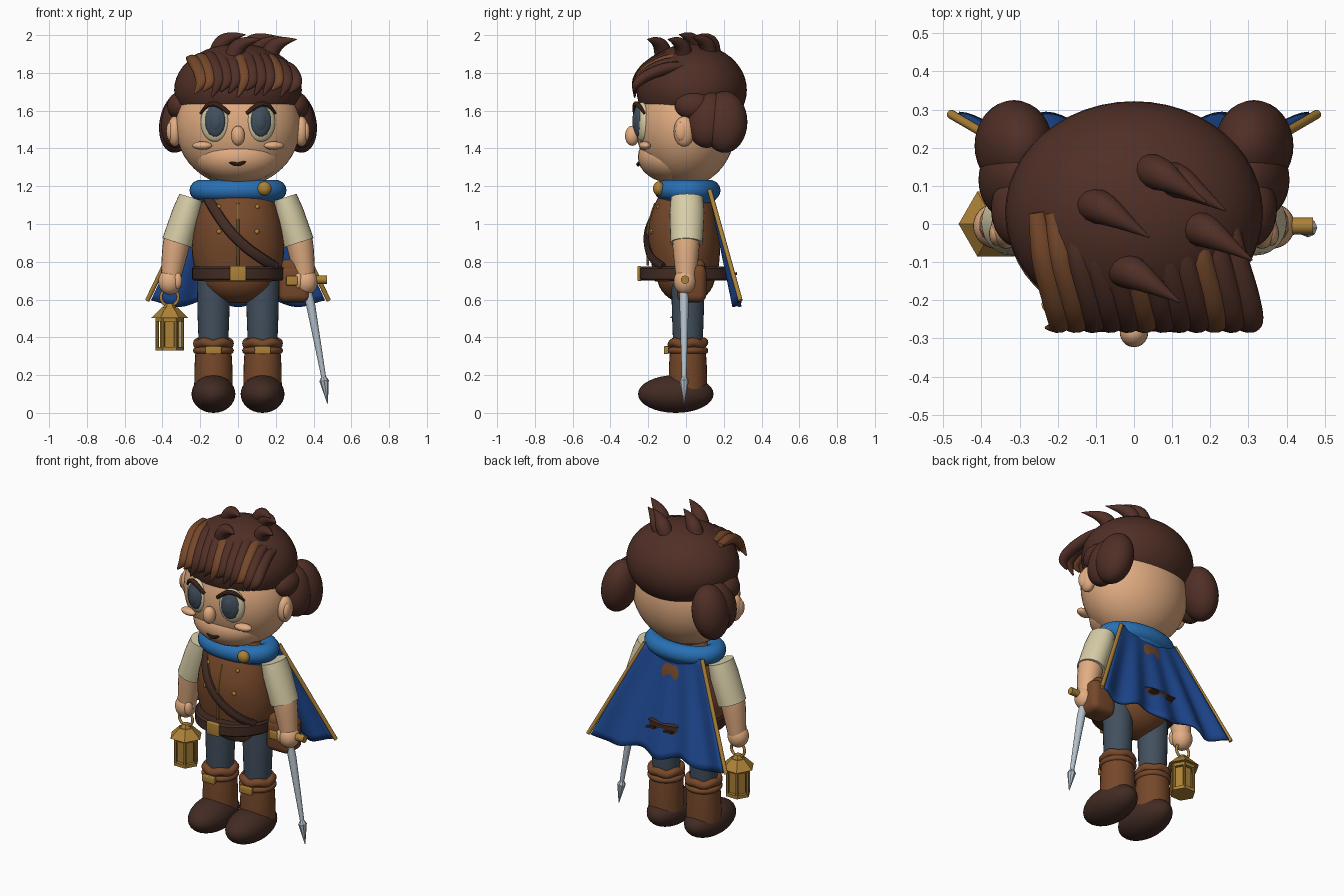
import bpy, bmesh, math
from mathutils import Vector, Euler

if "Cube" in bpy.data.objects:
    bpy.data.objects.remove(bpy.data.objects["Cube"])

X, Y, Z = Vector((1, 0, 0)), Vector((0, 1, 0)), Vector((0, 0, 1))


def material(name, r, g, b):
    m = bpy.data.materials.new(name)
    m.diffuse_color = [(c / 255 / 12.92 if c < 11 else ((c / 255 + .055) / 1.055) ** 2.4) for c in (r, g, b)] + [1]
    m.use_nodes = True
    m.node_tree.nodes["Principled BSDF"].inputs["Base Color"].default_value = m.diffuse_color
    return m


HAIR = material("hair_brown", 80, 47, 38)
SKIN = material("skin", 226, 173, 130)
LEATHER = material("leather_brown", 118, 72, 42)
DARK = material("dark_brown", 66, 43, 35)
BLUE = material("scarf_blue", 40, 112, 180)
NAVY = material("cape_blue", 30, 72, 145)
CREAM = material("cream", 216, 206, 168)
GOLD = material("gold", 172, 130, 55)
SLATE = material("slate", 66, 80, 94)
STEEL = material("steel", 180, 192, 202)


def finish(name, bm, mat, angle=35):
    bmesh.ops.recalc_face_normals(bm, faces=bm.faces)
    me = bpy.data.meshes.new(name)
    bm.to_mesh(me)
    bm.free()
    me.materials.append(mat)
    ob = bpy.data.objects.new(name, me)
    bpy.context.collection.objects.link(ob)
    bpy.ops.object.select_all(action='DESELECT')
    ob.select_set(True)
    bpy.context.view_layer.objects.active = ob
    bpy.ops.object.shade_smooth_by_angle(angle=math.radians(angle))
    return ob


def ball(name, loc, r, mat, rot=(0, 0, 0), seg=32):
    bm = bmesh.new()
    bmesh.ops.create_uvsphere(bm, u_segments=seg, v_segments=seg // 2, radius=1)
    bmesh.ops.scale(bm, vec=Vector(r), verts=bm.verts)
    bmesh.ops.rotate(bm, matrix=Euler(rot).to_matrix(), verts=bm.verts)
    bmesh.ops.translate(bm, vec=Vector(loc), verts=bm.verts)
    return finish(name, bm, mat)


def box(name, loc, size, mat, bevel=0.0, rot=(0, 0, 0)):
    bm = bmesh.new()
    bmesh.ops.create_cube(bm, size=1)
    bmesh.ops.scale(bm, vec=Vector(size), verts=bm.verts)
    if bevel:
        bmesh.ops.bevel(bm, geom=bm.edges[:], offset=bevel, segments=4, profile=.5, affect='EDGES')
    bmesh.ops.rotate(bm, matrix=Euler(rot).to_matrix(), verts=bm.verts)
    bmesh.ops.translate(bm, vec=Vector(loc), verts=bm.verts)
    return finish(name, bm, mat)


def loft(name, pts, radii, mat, ref=Y, sub=1, sides=20, closed=False):
    """Sweep an ellipse along a path; each radius is a number or a pair."""
    pts = [Vector(p) for p in pts]
    n = len(pts)
    rad = [Vector(r if isinstance(r, tuple) else (r, r)) for r in radii]

    def at(seq, i):
        return seq[i % n] if closed else seq[min(max(i, 0), n - 1)]

    def spline(seq, i, t):
        a, b, c, d = (at(seq, i + k) for k in (-1, 0, 1, 2))
        return .5 * (2 * b + (c - a) * t + (2 * a - 5 * b + 4 * c - d) * t * t + (3 * b - a - 3 * c + d) * t ** 3)
    path, rs = [], []
    for i in range(n if closed else n - 1):
        for k in range(sub):
            path.append(spline(pts, i, k / sub))
            rs.append(spline(rad, i, k / sub))
    if not closed:
        path.append(pts[-1])
        rs.append(rad[-1])
    bm, rings, m = bmesh.new(), [], len(path)
    for i, (p, r) in enumerate(zip(path, rs)):
        a, b = (path[i - 1], path[(i + 1) % m]) if closed else (path[max(i - 1, 0)], path[min(i + 1, m - 1)])
        t = (b - a).normalized()
        u = ref.cross(t).normalized()
        v = t.cross(u)
        rings.append([bm.verts.new(p + u * r[0] * math.cos(q) + v * r[1] * math.sin(q))
                      for q in (2 * math.pi * k / sides for k in range(sides))])
    for i in range(m if closed else m - 1):
        a, b = rings[i], rings[(i + 1) % m]
        for k in range(sides):
            j = (k + 1) % sides
            bm.faces.new((a[k], a[j], b[j], b[k]))
    if not closed:
        bm.faces.new(rings[0])
        bm.faces.new(rings[-1])
    return finish(name, bm, mat)


def ring(name, c, rx, ry, minor, mat, axis=Z, n=40, wave=0):
    side = Y if axis == Z else Z
    pts = [Vector(c) + X * rx * math.cos(a) + side * ry * math.sin(a) + Z * wave * math.sin(5 * a)
           for a in (2 * math.pi * k / n for k in range(n))]
    return loft(name, pts, [minor] * n, mat, axis, closed=True, sides=14)


# Head, jaw and hair mass
ball("head", (0, 0, 1.52), (.33, .265, .32), SKIN, seg=48)
ball("jaw", (0, -.065, 1.355), (.23, .19, .14), SKIN)
ball("hair_cap", (0, .03, 1.71), (.338, .292, .245), HAIR, seg=48)
ball("nose", (0, -.285, 1.467), (.037, .038, .053), SKIN)
loft("mouth", [(-.048, -.24, 1.328), (0, -.253, 1.316), (.048, -.24, 1.335)], [.006, .011, .006], DARK, Z, 6, 10)

# Face features and side buns, both sides
for s, side in ((-1, "left"), (1, "right")):
    ball(side + "_ear", (s * .335, -.01, 1.49), (.04, .055, .08), SKIN)
    ball(side + "_inner_ear", (s * .36, -.025, 1.49), (.02, .032, .05), SKIN)
    ball(side + "_eye_white", (s * .122, -.232, 1.54), (.077, .034, .105), CREAM, (0, 0, s * .25))
    ball(side + "_iris", (s * .122, -.252, 1.545), (.056, .026, .083), SLATE, (0, 0, s * .25))
    ball(side + "_pupil", (s * .121, -.267, 1.545), (.034, .016, .053), SLATE, (0, 0, s * .25))
    ball(side + "_cheek", (s * .19, -.218, 1.415), (.053, .03, .022), SKIN, (0, 0, s * .2))
    loft(side + "_brow", [(s * .198, -.22, 1.585), (s * .16, -.25, 1.628), (s * .11, -.268, 1.632),
                          (s * .045, -.272, 1.585)], [.006, .012, .014, .01], HAIR, Y, 6, 10)
    ball(side + "_bun_back", (s * .315, .205, 1.54), (.1, .12, .165), HAIR, (0, -s * .2, 0))
    ball(side + "_bun_middle", (s * .315, .12, 1.55), (.09, .11, .15), HAIR, (-.15, -s * .2, 0))
    ball(side + "_bun_front", (s * .305, .04, 1.625), (.07, .1, .075), HAIR)

# Swept fringe locks, some lighter
for i in range(12):
    x = -.255 + i * .0455
    drop = .07 * (x / .25) ** 2 if x > 0 else .03 * (x / .25) ** 2
    light = i in (0, 1, 5, 9)
    tip = 1.69 + .02 * math.sin(i * 2.3)
    loft("fringe_lock_%d" % i,
         [(x, .03, 1.91 - drop), (x + .02, -.09, 1.895 - drop), (x + .05, -.2, 1.835 - drop * .7),
          (x + .06, -.262, 1.76 - drop * .3), (x + .025, -.272, tip)],
         [(.012, .022), (.03, .034), (.03, .036), (.022, .03), (.004, .005)],
         LEATHER if light else HAIR, X, 6, 14)

# Curved tufts on the crown
for i, (x, y, z) in enumerate([(.04, .14, 1.92), (.09, .12, 1.91), (-.11, .05, 1.925), (.16, -.01, 1.9), (-.03, -.12, 1.9)]):
    loft("crown_tuft_%d" % i, [(x, y, z - .02), (x + .03, y - .01, z + .035), (x + .08, y - .04, z + .065),
                               (x + .15, y - .085, z + .078)], [.045, .043, .026, .002], HAIR, Y, 5, 14)

# Torso, hips and vest trim
loft("vest", [(0, 0, .7), (0, -.005, .84), (0, -.01, .96), (0, -.005, 1.07), (0, 0, 1.16), (0, 0, 1.22)],
     [(.215, .165), (.243, .185), (.237, .19), (.213, .17), (.175, .135), (.12, .1)], LEATHER, Y, 5, 40)
ball("hips", (0, 0, .73), (.2, .155, .15), LEATHER)


def chest(x, z):
    """Front surface of the vest."""
    k = min(1, max(0, (z - .96) / .2)) ** 1.4
    rx, ry = .24 - .065 * k, .197 - .06 * k
    return -.003 - ry * math.sqrt(max(.05, 1 - (x / rx) ** 2))


loft("vest_seam", [(0, chest(0, z) - .002, z) for z in (.78, .87, .96, 1.04, 1.11)], [.007] * 5, GOLD, Y, 3, 8)
for z in (.96, 1.09):
    for x in (-.1, .1):
        ball("vest_button", (x, chest(x, z), z), (.013, .01, .013), GOLD, seg=12)
loft("shoulder_strap", [(x, chest(x, z) - .008, z) for x, z in
                        ((-.165, 1.15), (-.12, 1.07), (-.05, .97), (.04, .88), (.13, .815), (.2, .77))],
     [(.028, .016)] * 6, DARK, Y, 5, 12)
loft("belt", [(0, 0, .7), (0, 0, .71), (0, 0, .765), (0, 0, .775)],
     [(.235, .235), (.243, .248), (.243, .248), (.235, .235)], DARK, Y, 1, 48)
box("belt_buckle", (0, -.247, .738), (.085, .02, .08), GOLD, .006)

# Scarf and clasp
ring("scarf", (0, .008, 1.178), .202, .12, .055, BLUE)
ring("scarf_lower_fold", (0, .008, 1.15), .18, .11, .045, BLUE)
ball("scarf_clasp", (.14, -.145, 1.188), (.037, .03, .037), GOLD)

# Arms, legs and boots
for s, side in ((-1, "left"), (1, "right")):
    loft(side + "_sleeve", [(s * .245, .005, 1.14), (s * .27, .005, 1.06), (s * .322, .003, .9)],
         [(.068, .085), (.078, .092), (.082, .085)], CREAM, Y, 1, 28)
    loft(side + "_forearm", [(s * .315, 0, .94), (s * .333, 0, .86), (s * .357, 0, .7)],
         [.074, .069, .052], SKIN, Y, 3)
    ball(side + "_hand", (s * .36, -.005, .695), (.062, .06, .07), SKIN)
    ball(side + "_thumb", (s * .32, -.035, .7), (.024, .026, .045), SKIN)
    x = s * .13
    loft(side + "_trouser_leg", [(x, .01, .36), (x, .01, .55), (x, .01, .76)], [.078, .085, .088], SLATE, Y, 3, 28)
    loft(side + "_boot_shaft", [(x, .01, .1), (x, .01, .25), (x, .01, .385)], [.102, .1, .09], LEATHER, Y, 3, 28)
    ring(side + "_boot_cuff", (x, .01, .368), .083, .083, .025, LEATHER, wave=.006)
    ring(side + "_boot_strap", (x, .01, .33), .09, .09, .018, LEATHER)
    box(side + "_boot_buckle", (x, -.105, .332), (.085, .025, .042), GOLD, .005)
    ball(side + "_shoe", (x, -.054, .1), (.116, .2, .1), DARK)
    # Cape rods
    loft(side + "_cape_rod", [(s * .2, .125, 1.18), (s * .48, .288, .595)], [.012, .012], GOLD, Y, 1, 12)

# Cape with folds widening to a wavy hem
bm, cols, rows = bmesh.new(), 48, 16
grid = []
for j in range(rows + 1):
    t = j / rows
    line = []
    for i in range(cols + 1):
        u = 2 * i / cols - 1
        fold = math.cos(u * math.pi * 4)
        line.append(bm.verts.new((u * (.195 + .265 * t), .125 + .145 * t + .018 * t * fold,
                                  1.18 - t * (.6 + .018 * math.cos(u * 9)))))
    grid.append(line)
for j in range(rows):
    for i in range(cols):
        bm.faces.new((grid[j][i], grid[j][i + 1], grid[j + 1][i + 1], grid[j + 1][i]))
cape = finish("cape", bm, NAVY)
solid = cape.modifiers.new("thickness", 'SOLIDIFY')
solid.thickness = .014
solid.offset = 0
for x in (-.055, .065):
    box("cape_stitch", (x, .255, .735), (.055, .03, .009), DARK, rot=(.2, .1, 0))

# Hip pouch
box("pouch", (.3, .03, .685), (.17, .155, .2), LEATHER, .04)
box("pouch_flap", (.29, .03, .765), (.135, .145, .1), LEATHER, .04)
box("pouch_clasp", (.285, -.052, .7), (.06, .02, .05), GOLD, .005)

# Sword held by a crosswise grip
loft("sword_grip", [(.27, -.005, .705), (.47, -.005, .705)], [.022, .022], GOLD, Z, 1, 16)
loft("sword_blade", [(.365, -.01, .65), (.385, -.01, .57), (.457, -.01, .17)], [.024, .024, .012], STEEL, Y, 1, 12)
loft("sword_tip", [(.453, -.01, .19), (.456, -.01, .17), (.474, -.01, .05)], [.014, .025, .002], STEEL, Y, 1, 8)

# Six-sided lantern hanging from the hand
LX = -.362
for part, z0, z1, r0, r1 in (("base", .33, .35, .075, .075), ("glass", .35, .5, .052, .052),
                             ("top_plate", .485, .505, .075, .075), ("roof", .503, .558, .098, .042),
                             ("roof_cap", .558, .58, .035, .022)):
    loft("lantern_" + part, [(LX, 0, z0), (LX, 0, z1)], [r0, r1], GOLD, Y, 1, 6)
for k in range(6):
    a = k * math.pi / 3
    px, py = LX + .066 * math.cos(a), .066 * math.sin(a)
    loft("lantern_post", [(px, py, .34), (px, py, .5)], [.009, .009], GOLD, Y, 1, 8)
ring("lantern_handle", (LX, 0, .612), .046, .045, .008, GOLD, axis=Y, n=28)
